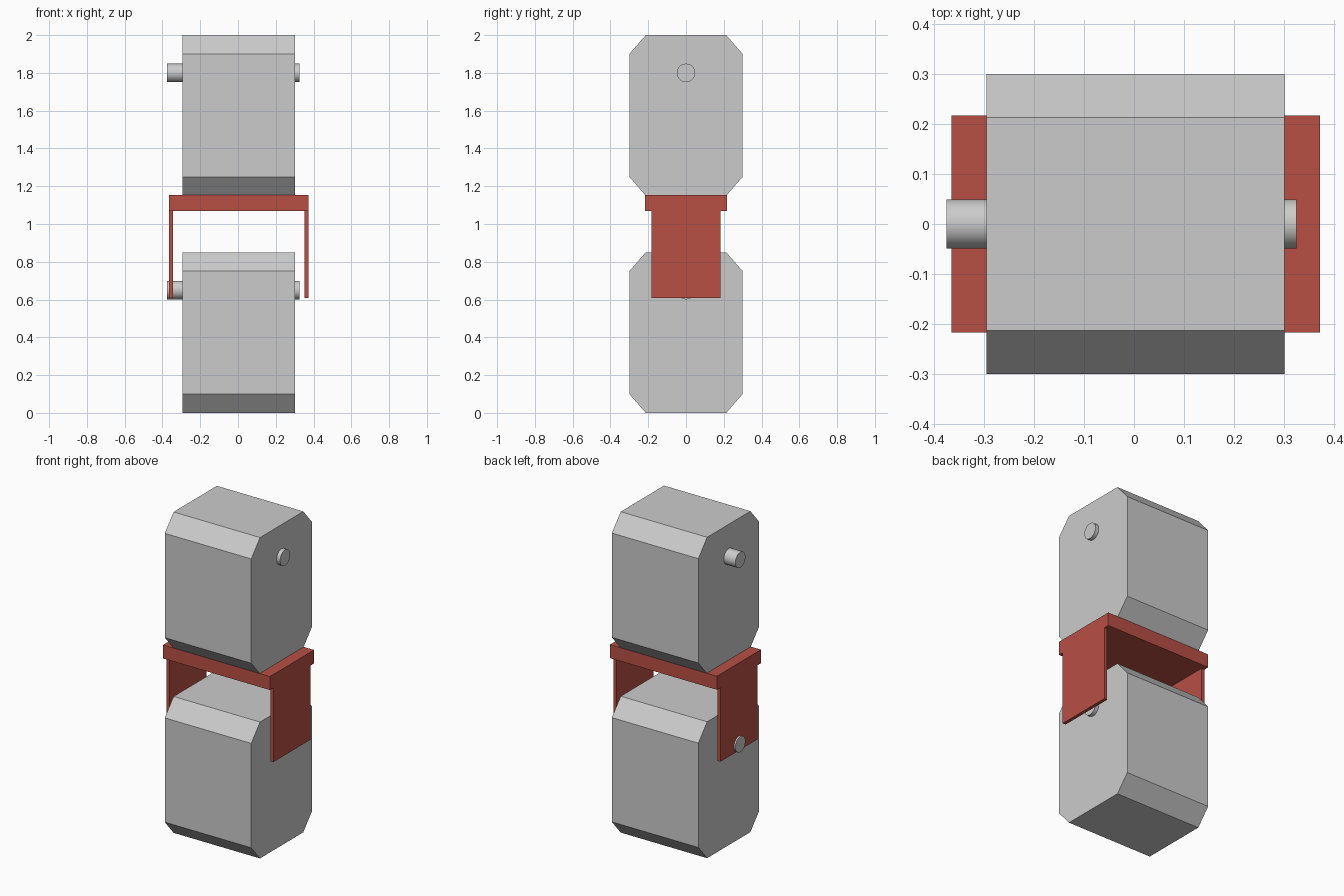
import bpy, bmesh, math

if "Cube" in bpy.data.objects:
    bpy.data.objects.remove(bpy.data.objects["Cube"])

red = bpy.data.materials.new("red")
red.diffuse_color = (0.48, 0.08, 0.06, 1)
red.use_nodes = True
red.node_tree.nodes["Principled BSDF"].inputs["Base Color"].default_value = red.diffuse_color


def make_object(name, bm, mat=None):
    bmesh.ops.recalc_face_normals(bm, faces=bm.faces)
    me = bpy.data.meshes.new(name)
    bm.to_mesh(me)
    bm.free()
    ob = bpy.data.objects.new(name, me)
    bpy.context.collection.objects.link(ob)
    if mat:
        me.materials.append(mat)
    return ob


def extrude_profile(name, points, axis, lo, hi, mat=None):
    """Extrude a yz (axis 'x') or xz (axis 'y') outline from lo to hi."""
    bm = bmesh.new()
    place = (lambda p, d: (d, p[0], p[1])) if axis == 'x' else (lambda p, d: (p[0], d, p[1]))
    a = [bm.verts.new(place(p, lo)) for p in points]
    b = [bm.verts.new(place(p, hi)) for p in points]
    bm.faces.new(a)
    bm.faces.new(b)
    for i in range(len(points)):
        j = (i + 1) % len(points)
        bm.faces.new((a[i], a[j], b[j], b[i]))
    return make_object(name, bm, mat)


def box(name, x0, x1, half_y, z0, z1, mat):
    outline = [(x0, z0), (x1, z0), (x1, z1), (x0, z1)]
    return extrude_profile(name, outline, 'y', -half_y, half_y, mat)


# Two identical chamfered blocks, each with a pin through its upper part
for label, base, pin_z in (("lower", 0.0, 0.65), ("upper", 1.15, 1.80)):
    right = [(0.213, 0.0), (0.3, 0.1), (0.3, 0.75), (0.213, 0.85)]
    left = [(-y, z) for y, z in reversed(right)]
    outline = [(y, z + base) for y, z in right + left]
    extrude_profile(label + "_block", outline, 'x', -0.295, 0.301)

    bpy.ops.mesh.primitive_cylinder_add(vertices=32, radius=0.049, depth=0.70,
                                        location=(-0.025, 0, pin_z),
                                        rotation=(0, math.pi / 2, 0))
    bpy.context.object.name = label + "_pin"
    bpy.ops.object.shade_smooth_by_angle()

# Bracket: top plate and two thin side arms
box("bracket_plate", -0.365, 0.372, 0.217, 1.07, 1.154, red)
box("bracket_arm_left", -0.365, -0.344, 0.183, 0.608, 1.07, red)
box("bracket_arm_right", 0.351, 0.372, 0.183, 0.608, 1.07, red)
